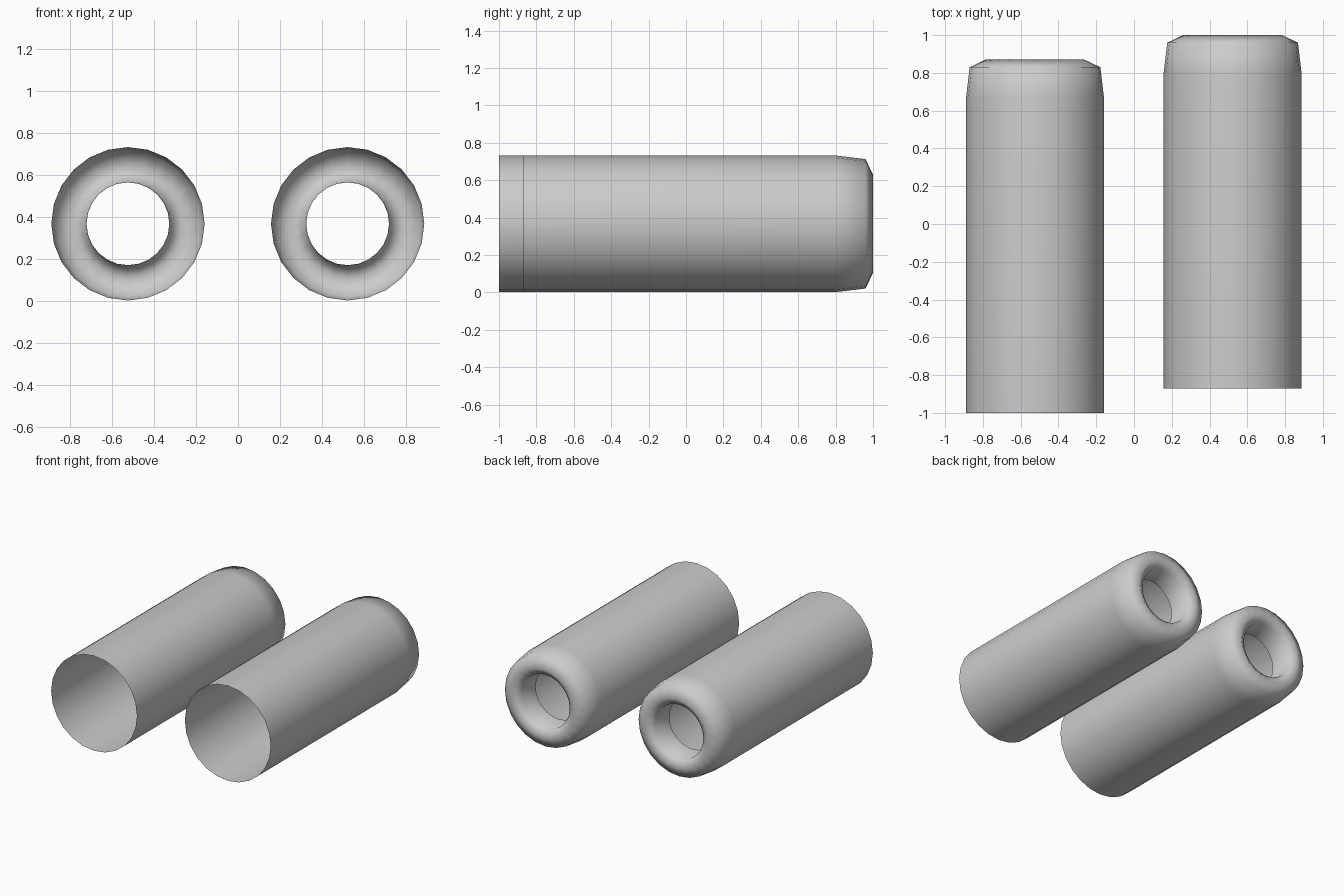
import bpy, bmesh, math

if "Cube" in bpy.data.objects:
    bpy.data.objects.remove(bpy.data.objects["Cube"])

SIDES = 24
R = 0.365
# (radius, distance from the lip end): open shell, rolled lip, inner bore
PROFILE = [(R, 1.87), (R, 0.20), (0.346, 0.04), (0.262, 0.0),
           (0.205, 0.04), (0.197, 0.20)]


def tube(name, cx, y_end):
    bm = bmesh.new()
    rings = []
    for r, d in PROFILE:
        rings.append([bm.verts.new((cx + r * math.sin(2 * math.pi * i / SIDES),
                                    y_end - d,
                                    0.367 + r * math.cos(2 * math.pi * i / SIDES)))
                      for i in range(SIDES)])
    for a, b in zip(rings, rings[1:]):
        for i in range(SIDES):
            j = (i + 1) % SIDES
            bm.faces.new((a[i], b[i], b[j], a[j]))
    # normals point outward from the shell
    f = bm.faces[:][0] if bm.faces.ensure_lookup_table() is None else None
    f.normal_update()
    c = f.calc_center_median()
    if f.normal.x * (c.x - cx) + f.normal.z * (c.z - 0.367) < 0:
        bmesh.ops.reverse_faces(bm, faces=bm.faces[:])
    for f in bm.faces:
        f.smooth = True
    me = bpy.data.meshes.new(name)
    bm.to_mesh(me)
    bm.free()
    ob = bpy.data.objects.new(name, me)
    bpy.context.collection.objects.link(ob)


# two staggered tubes, side by side
tube("left_tube", -0.524, 0.87)
tube("right_tube", 0.522, 1.0)
